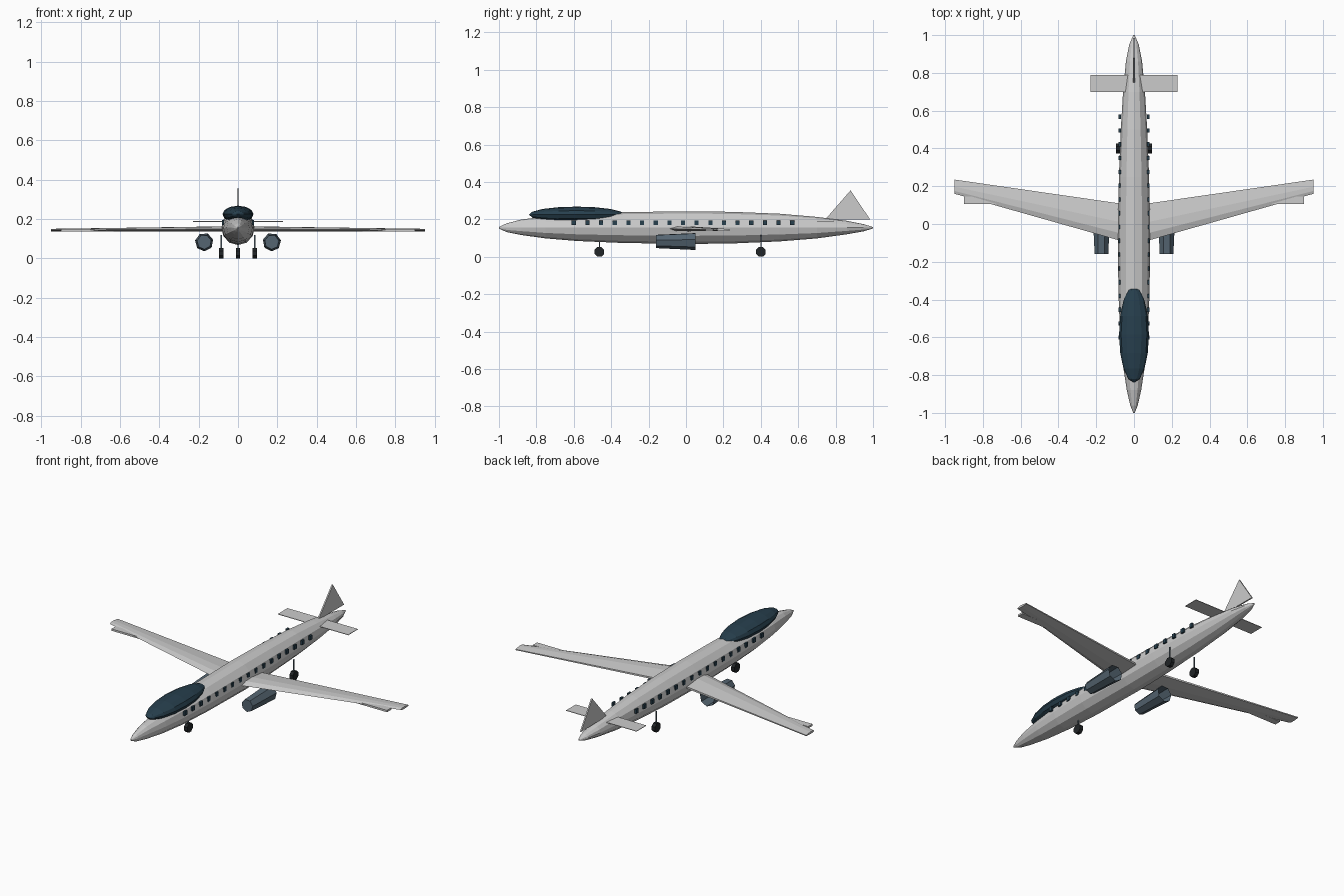
import bpy, bmesh, math
from mathutils import Matrix, Vector

if "Cube" in bpy.data.objects:
    bpy.data.objects.remove(bpy.data.objects["Cube"])


def material(name, color):
    m = bpy.data.materials.new(name)
    m.diffuse_color = (*color, 1)
    m.use_nodes = True
    m.node_tree.nodes["Principled BSDF"].inputs["Base Color"].default_value = m.diffuse_color
    return m


GLASS = material("dark_glass", (0.02, 0.05, 0.075))
STEEL = material("blue_steel", (0.09, 0.13, 0.165))
RUBBER = material("rubber", (0.015, 0.018, 0.02))


def make(name, bm, mat=None):
    bmesh.ops.recalc_face_normals(bm, faces=bm.faces)
    me = bpy.data.meshes.new(name)
    bm.to_mesh(me)
    bm.free()
    ob = bpy.data.objects.new(name, me)
    bpy.context.collection.objects.link(ob)
    if mat:
        me.materials.append(mat)
    return ob


def mirror(ob):
    ob.modifiers.new("mirror", 'MIRROR').use_mirror_merge = False


def loft(name, rings, mat=None, caps=(True, True)):
    bm = bmesh.new()
    rows = [[bm.verts.new(p) for p in ring] for ring in rings]
    n = len(rows[0])
    for a, b in zip(rows, rows[1:]):
        for i in range(n):
            j = (i + 1) % n
            bm.faces.new((a[i], a[j], b[j], b[i]))
    if caps[0]:
        bm.faces.new(rows[0])
    if caps[1]:
        bm.faces.new(rows[-1])
    return make(name, bm, mat)


def ring_y(x, y, z, rx, rz, n, turn=0.0):
    angles = [math.tau * (i + turn) / n for i in range(n)]
    return [(x + rx * math.cos(a), y, z + rz * math.sin(a)) for a in angles]


def add_box(bm, lo, hi):
    lo, hi = Vector(lo), Vector(hi)
    m = Matrix.Translation((lo + hi) / 2) @ Matrix.Diagonal((*(hi - lo), 1))
    bmesh.ops.create_cube(bm, size=1, matrix=m)


def box(name, lo, hi, mat=None):
    bm = bmesh.new()
    add_box(bm, lo, hi)
    return make(name, bm, mat)


# Fuselage: y, half width, bottom z, top z
profile = [(-1.0, 0.004, 0.151, 0.159), (-0.96, 0.02, 0.132, 0.178),
           (-0.88, 0.038, 0.116, 0.199), (-0.75, 0.058, 0.098, 0.215),
           (-0.58, 0.074, 0.084, 0.227), (-0.35, 0.083, 0.074, 0.238),
           (0.0, 0.085, 0.068, 0.243), (0.25, 0.08, 0.071, 0.24),
           (0.5, 0.07, 0.082, 0.23), (0.7, 0.058, 0.098, 0.213),
           (0.86, 0.043, 0.12, 0.192), (0.95, 0.025, 0.136, 0.174),
           (1.0, 0.004, 0.151, 0.159)]
loft("fuselage", [ring_y(0, y, (b + t) / 2, w, (t - b) / 2, 12) for y, w, b, t in profile])

# Cockpit canopy
bm = bmesh.new()
bmesh.ops.create_uvsphere(bm, u_segments=12, v_segments=8, radius=1,
                          matrix=Matrix.Translation((0, -0.585, 0.225))
                          @ Matrix.Diagonal((0.079, 0.255, 0.043, 1))
                          @ Matrix.Rotation(math.pi / 2, 4, 'X'))
make("canopy", bm, GLASS)


# Wings
def wing_section(x, front, back, z, h):
    c = back - front
    shape = [(0, 0), (0.2, 0.45), (0.5, 0.5), (1, 0.1), (1, -0.3), (0.5, -0.5), (0.15, -0.4)]
    return [(x, front + c * u, z + h * v) for u, v in shape]


mirror(loft("wing", [wing_section(0, -0.109, 0.098, 0.15, 0.028),
                     wing_section(0.95, 0.16, 0.235, 0.144, 0.013)]))
mirror(box("wing_flap", (0.62, 0.105, 0.138), (0.9, 0.145, 0.149)))

# Tailplane and fin
box("tailplane", (-0.23, 0.7, 0.186), (0.23, 0.79, 0.189))
fin = [(0.745, 0.2), (0.88, 0.355), (0.985, 0.198)]
loft("tail_fin", [[(x, y, z) for y, z in fin] for x in (-0.004, 0.004)])

# Engine pods, open at the rear
mirror(loft("engine", [ring_y(0.172, -0.16, 0.083, 0.037, 0.037, 7, 0.2),
                       ring_y(0.172, 0.05, 0.083, 0.047, 0.047, 7, 0.2)],
            STEEL, (True, False)))

# Cabin windows
bm = bmesh.new()
for i in range(17):
    y = -0.6 + i * 0.073
    add_box(bm, (0.07, y - 0.011, 0.17), (0.081, y + 0.011, 0.195))
mirror(make("cabin_windows", bm, GLASS))


# Landing gear
def gear(name, x, y, top):
    bm = bmesh.new()
    bmesh.ops.create_cone(bm, cap_ends=True, segments=8, radius1=0.028, radius2=0.028,
                          depth=0.022, matrix=Matrix.Translation((x, y, 0.028))
                          @ Matrix.Rotation(math.pi / 2, 4, 'Y')
                          @ Matrix.Rotation(math.pi / 8, 4, 'Z'))
    bmesh.ops.translate(bm, verts=bm.verts, vec=(0, 0, -min(v.co.z for v in bm.verts)))
    wheel = make(name + "_wheel", bm, RUBBER)
    strut = box(name + "_strut", (x - 0.003, y - 0.003, 0.03), (x + 0.003, y + 0.003, top), STEEL)
    if x:
        mirror(wheel)
        mirror(strut)


gear("nose_gear", 0, -0.463, 0.1)
gear("main_gear", 0.085, 0.4, 0.12)
